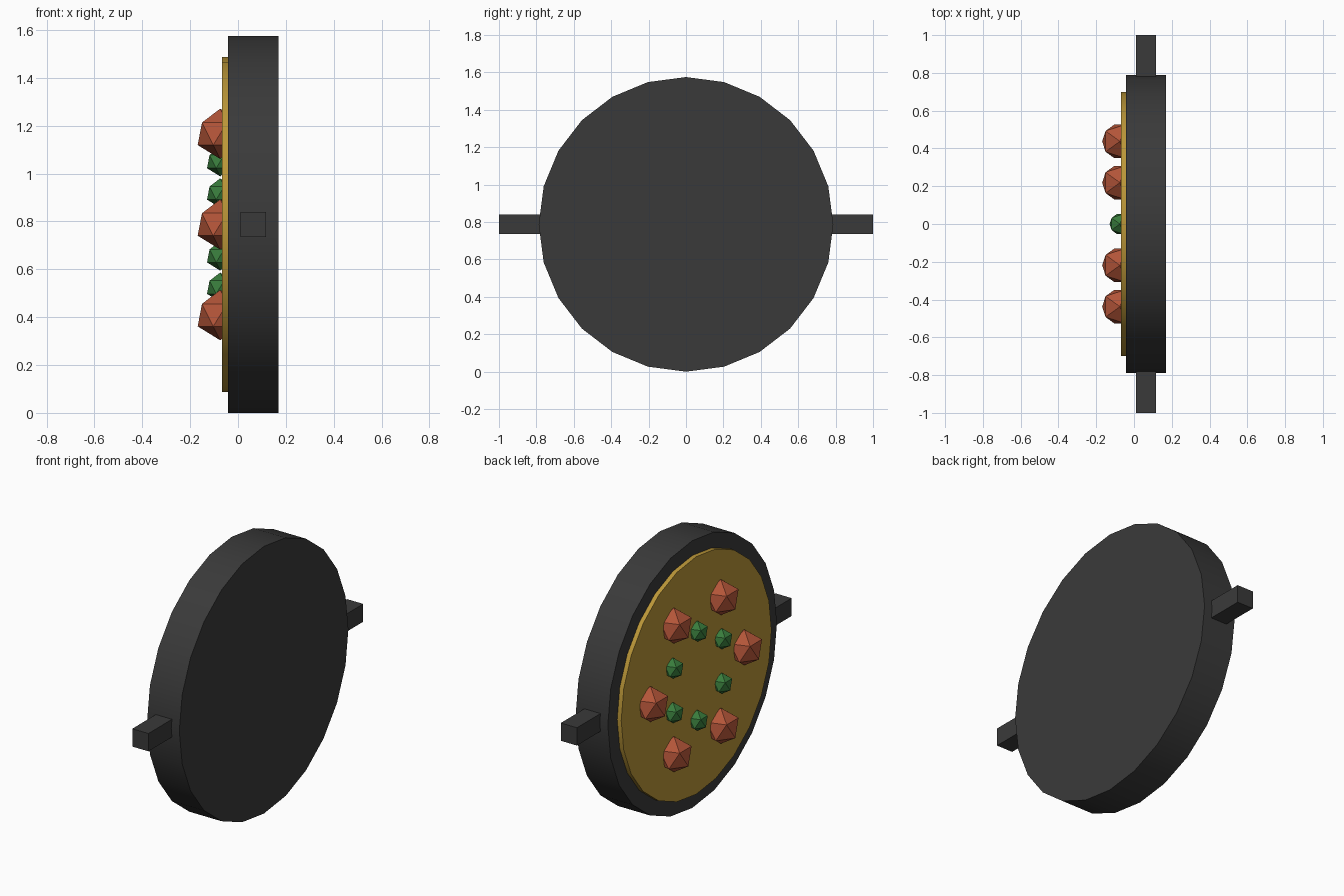
import bpy, math

if "Cube" in bpy.data.objects:
    bpy.data.objects.remove(bpy.data.objects["Cube"])

CX, CZ = 0.0635, 0.7875      # centre of the pan


def material(name, rgb):
    m = bpy.data.materials.new(name)
    m.diffuse_color = (*rgb, 1)
    m.use_nodes = True
    m.node_tree.nodes["Principled BSDF"].inputs["Base Color"].default_value = m.diffuse_color
    return m


iron = material("dark iron", (0.042, 0.042, 0.042))
crust = material("golden crust", (0.50, 0.31, 0.04))
red = material("tomato red", (0.45, 0.09, 0.04))
green = material("herb green", (0.04, 0.20, 0.045))


def finish(name, mat):
    ob = bpy.context.object
    ob.name = name
    ob.data.materials.append(mat)
    return ob


def disc(name, mat, radius, x0, x1):
    """24-sided disc lying across the x axis, with a corner at the top."""
    bpy.ops.mesh.primitive_cylinder_add(
        vertices=24, radius=radius, depth=x1 - x0,
        location=((x0 + x1) / 2, 0, CZ), rotation=(0, math.pi / 2, 0))
    bpy.ops.object.shade_smooth_by_angle(angle=math.radians(30))
    return finish(name, mat)


def ring(name, mat, count, ring_radius, size, start):
    """Ring of faceted lumps half sunk in the filling."""
    for i in range(count):
        a = start + i * math.tau / count
        bpy.ops.mesh.primitive_ico_sphere_add(
            subdivisions=1, radius=size,
            location=(-0.0746, ring_radius * math.cos(a), CZ + ring_radius * math.sin(a)))
        finish(f"{name}_{i + 1}", mat)


# Pan body and the filling on its open side
disc("pan", iron, 0.7875, CX - 0.105, CX + 0.105)
disc("filling", crust, 0.70, CX - 0.131, CX - 0.09)

# Square handles at both ends
for side, name in ((-1, "front_handle"), (1, "back_handle")):
    bpy.ops.mesh.primitive_cube_add(size=1, location=(CX, side * 0.88, CZ))
    ob = finish(name, iron)
    ob.scale = (0.105, 0.24, 0.105)

# Toppings
ring("red_topping", red, 6, 0.4375, 0.105, 0)
ring("green_topping", green, 6, 0.2625, 0.0613, math.pi / 6)
